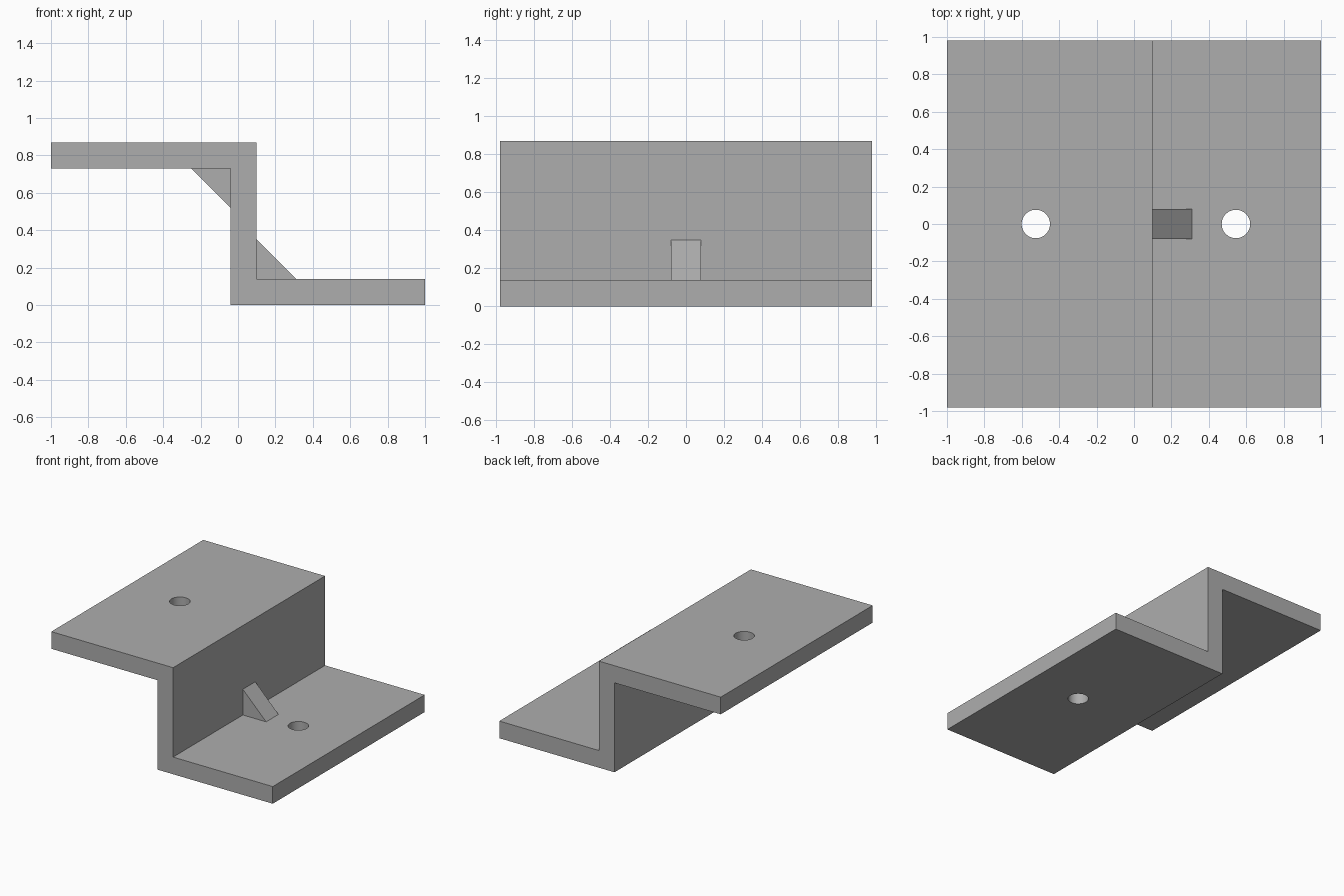
import bpy
import bmesh
import math

if "Cube" in bpy.data.objects:
    bpy.data.objects.remove(bpy.data.objects["Cube"], do_unlink=True)

HALF_DEPTH = 0.98
BASE_TOP, SHELF_BOTTOM, HEIGHT = 0.14, 0.73, 0.87
WEB_LEFT, WEB_RIGHT = -0.04, 0.1
RIB = 0.21
HOLE_RADIUS = 0.076

grey = bpy.data.materials.new("plain grey")
grey.use_nodes = True
colour = (0.42, 0.42, 0.42, 1)
grey.diffuse_color = colour
grey.node_tree.nodes["Principled BSDF"].inputs["Base Color"].default_value = colour


def extrude_profile(name, points, half_depth):
    """Extrude an x-z outline symmetrically along y."""
    bm = bmesh.new()
    face = bm.faces.new([bm.verts.new((x, -half_depth, z)) for x, z in points])
    moved = bmesh.ops.extrude_face_region(bm, geom=[face])["geom"]
    verts = [v for v in moved if isinstance(v, bmesh.types.BMVert)]
    bmesh.ops.translate(bm, verts=verts, vec=(0, 2 * half_depth, 0))
    bmesh.ops.recalc_face_normals(bm, faces=bm.faces)
    mesh = bpy.data.meshes.new(name)
    bm.to_mesh(mesh)
    bm.free()
    mesh.materials.append(grey)
    obj = bpy.data.objects.new(name, mesh)
    bpy.context.collection.objects.link(obj)
    return obj


def drill(obj, x, z):
    """Cut a round vertical hole through one flange."""
    bpy.ops.mesh.primitive_cylinder_add(vertices=48, radius=HOLE_RADIUS, depth=0.3,
                                        location=(x, 0, z))
    cutter = bpy.context.object
    cutter.name = "hole_cutter"
    cutter.hide_render = True
    cutter.data.materials.append(grey)
    mod = obj.modifiers.new("hole", "BOOLEAN")
    mod.operation = "DIFFERENCE"
    mod.solver = "EXACT"
    mod.object = cutter
    bpy.ops.object.select_all(action="DESELECT")
    obj.select_set(True)
    bpy.context.view_layer.objects.active = obj
    bpy.ops.object.modifier_apply(modifier=mod.name)
    bpy.data.objects.remove(cutter, do_unlink=True)


# Stepped bracket: upper flange, web and lower flange in one bent section
bracket = extrude_profile("step_bracket", [
    (WEB_LEFT, 0), (1, 0), (1, BASE_TOP), (WEB_RIGHT, BASE_TOP),
    (WEB_RIGHT, HEIGHT), (-1, HEIGHT), (-1, SHELF_BOTTOM), (WEB_LEFT, SHELF_BOTTOM),
], HALF_DEPTH)
drill(bracket, -0.525, 0.8)
drill(bracket, 0.545, 0.07)
bpy.ops.object.shade_smooth_by_angle(angle=math.radians(30))

# Triangular stiffening ribs in the two inner corners
for name, x, z, side in (("lower_rib", WEB_RIGHT, BASE_TOP, 1),
                         ("upper_rib", WEB_LEFT, SHELF_BOTTOM, -1)):
    extrude_profile(name, [(x, z), (x + side * RIB, z), (x, z + side * RIB)], 0.08)
